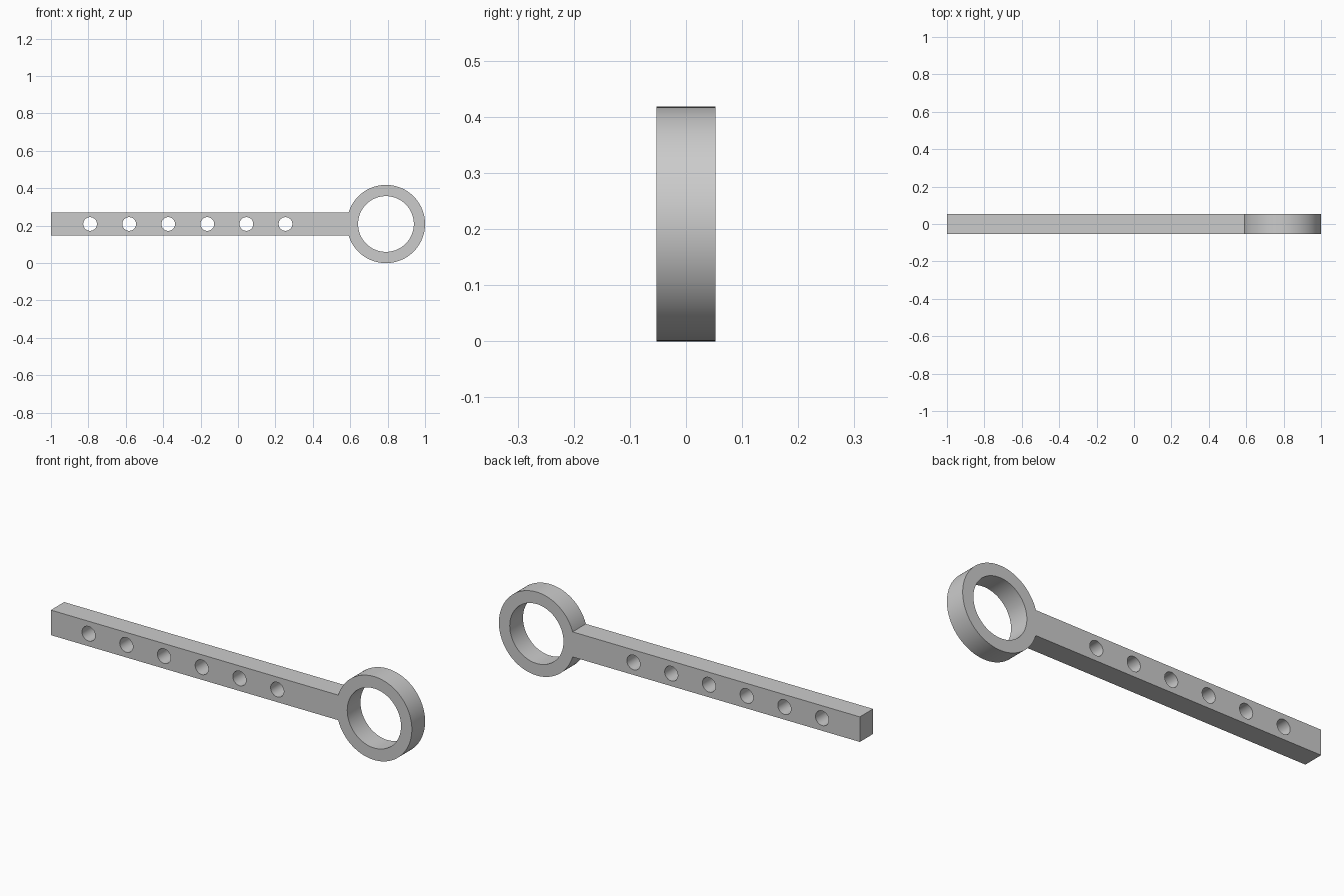
import bpy
import math

cube = bpy.data.objects.get("Cube")
if cube:
    bpy.data.objects.remove(cube, do_unlink=True)

DEPTH = 0.105
RING_R = 0.209
BORE_R = 0.149
HOLE_R = 0.0366
RING_X = 1 - RING_R
BAR_H = 0.1255
BAR_END = RING_X - 0.17      # hidden inside the ring wall
SPACING = 0.209

grey = bpy.data.materials.new("plain grey")
grey.use_nodes = True
colour = (0.6, 0.6, 0.6, 1)
grey.diffuse_color = colour
grey.node_tree.nodes["Principled BSDF"].inputs["Base Color"].default_value = colour


def disc(name, x, radius, depth, sides):
    """Cylinder along y, centred at the bar's height."""
    bpy.ops.mesh.primitive_cylinder_add(
        vertices=sides, radius=radius, depth=depth,
        location=(x, 0, RING_R), rotation=(math.pi / 2, 0, 0))
    ob = bpy.context.object
    ob.name = name
    ob.data.materials.append(grey)
    return ob


def combine(target, other, operation):
    """Apply a boolean and remove the helper object."""
    mod = target.modifiers.new(operation.lower(), 'BOOLEAN')
    mod.operation = operation
    mod.solver = 'EXACT'
    mod.object = other
    bpy.context.view_layer.objects.active = target
    bpy.ops.object.modifier_apply(modifier=mod.name)
    bpy.data.objects.remove(other, do_unlink=True)


# Straight bar
bpy.ops.mesh.primitive_cube_add(size=1, location=((BAR_END - 1) / 2, 0, RING_R))
arm = bpy.context.object
arm.name = "ring_ended_arm"
arm.scale = (BAR_END + 1, DEPTH, BAR_H)
bpy.ops.object.transform_apply(location=True, rotation=True, scale=True)
arm.data.materials.append(grey)

# Round end with its bore
combine(arm, disc("ring", RING_X, RING_R, DEPTH, 96), 'UNION')
combine(arm, disc("bore_cutter", RING_X, BORE_R, DEPTH * 2, 96), 'DIFFERENCE')

# Row of through holes
for i in range(6):
    x = -1 + SPACING * (i + 1)
    combine(arm, disc("hole_cutter", x, HOLE_R, DEPTH * 2, 48), 'DIFFERENCE')

# Smooth round walls, crisp edges
bpy.ops.object.select_all(action='DESELECT')
arm.select_set(True)
bpy.context.view_layer.objects.active = arm
bpy.ops.object.shade_smooth_by_angle(angle=math.radians(30))
